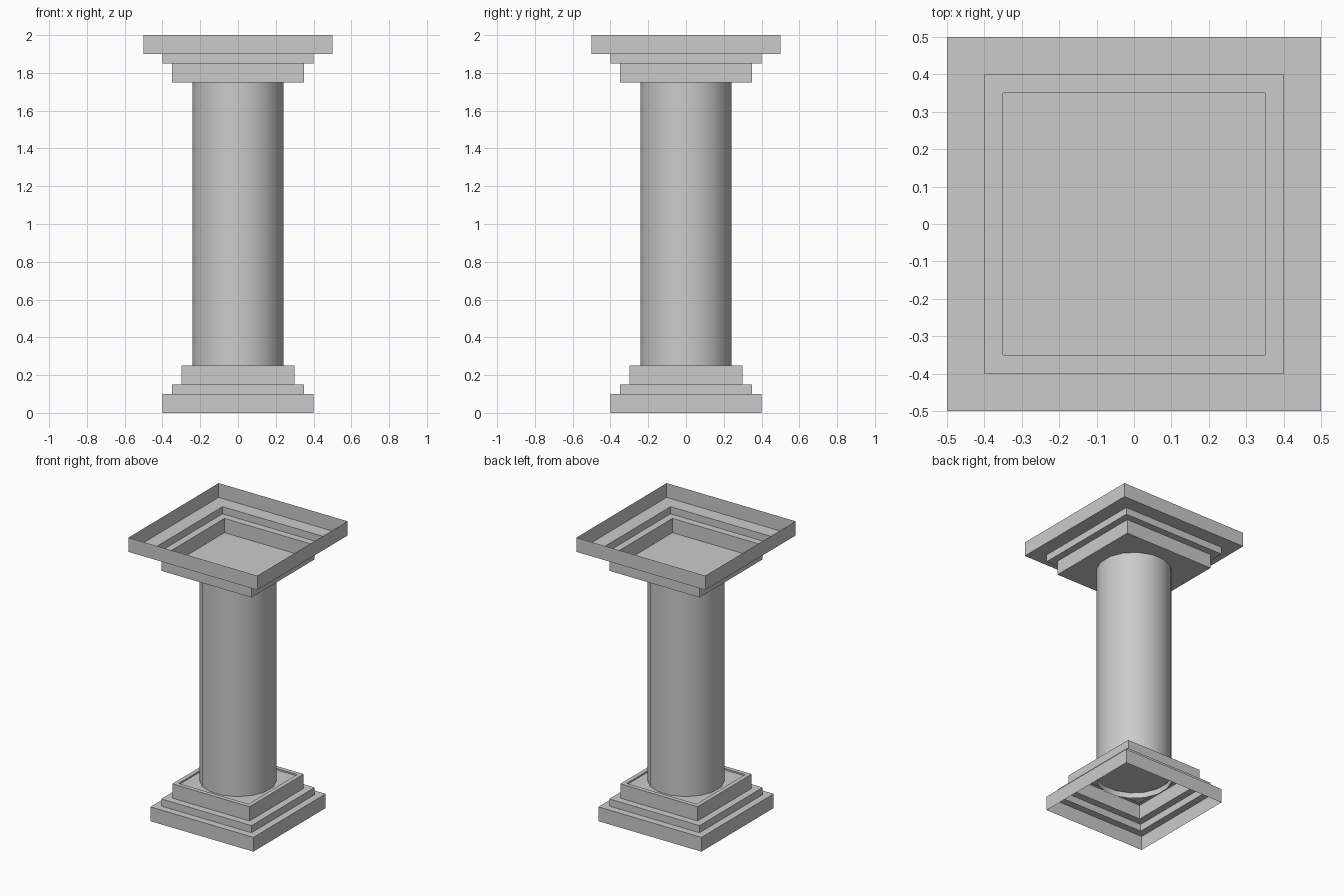
import bpy, bmesh, math

cube = bpy.data.objects.get("Cube")
if cube:
    bpy.data.objects.remove(cube, do_unlink=True)

# Single stone colour
stone = bpy.data.materials.new("grey_stone")
stone.use_nodes = True
colour = (0.6, 0.6, 0.6, 1)
stone.diffuse_color = colour
stone.node_tree.nodes["Principled BSDF"].inputs["Base Color"].default_value = colour


def loft(name, rings, sides, cap_bottom=False, cap_top=False):
    """Sheet through regular polygons, each (half width across flats, height)."""
    bm = bmesh.new()
    loops = []
    for half, z in rings:
        radius = half / math.cos(math.pi / sides)
        angles = [2 * math.pi * (i + 0.5) / sides for i in range(sides)]
        loops.append([bm.verts.new((radius * math.cos(a), radius * math.sin(a), z))
                      for a in angles])
    for low, high in zip(loops, loops[1:]):
        for i in range(sides):
            j = (i + 1) % sides
            bm.faces.new((low[i], low[j], high[j], high[i]))
    if cap_bottom:
        bm.faces.new(loops[0][::-1])
    if cap_top:
        bm.faces.new(loops[-1])
    mesh = bpy.data.meshes.new(name)
    bm.to_mesh(mesh)
    bm.free()
    mesh.materials.append(stone)
    obj = bpy.data.objects.new(name, mesh)
    bpy.context.collection.objects.link(obj)
    return obj


# Stepped base, hollow below, with a shallow recess around the shaft
loft("base", [(0.4, 0), (0.4, 0.1), (0.35, 0.1), (0.35, 0.15), (0.3, 0.15),
              (0.3, 0.25), (0.27, 0.25), (0.27, 0.24)], 4, cap_top=True)

# Stepped capital, an open tray above
loft("capital", [(0.35, 1.75), (0.35, 1.85), (0.4, 1.85), (0.4, 1.9),
                 (0.5, 1.9), (0.5, 2)], 4, cap_bottom=True)

# Round shaft, reaching a little through the base
shaft = loft("shaft", [(0.24, 0.2), (0.24, 1.75)], 16)
bpy.ops.object.select_all(action="DESELECT")
shaft.select_set(True)
bpy.context.view_layer.objects.active = shaft
bpy.ops.object.shade_smooth_by_angle(angle=math.radians(30))
